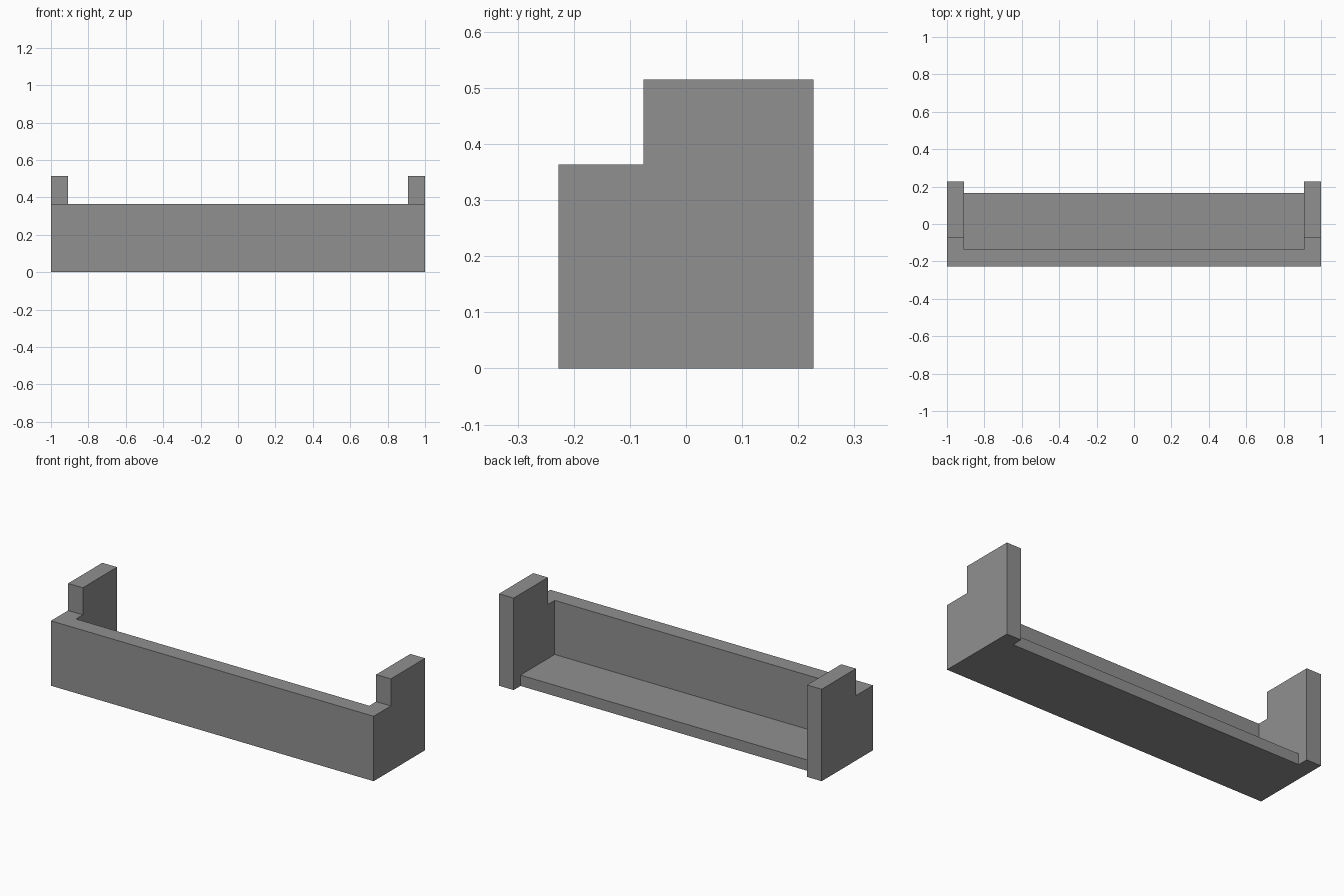
import bpy, bmesh

if "Cube" in bpy.data.objects:
    bpy.data.objects.remove(bpy.data.objects["Cube"])

U = 2 / 66                      # base module
L, D, H = 66 * U, 15 * U, 17 * U
WALL, FLOOR, STEP_H, STEP_D = 3 * U, 2 * U, 12 * U, 5 * U
Y0, Y1 = -D / 2, D / 2


def extrude_profile(name, profile, half_width):
    """Solid from a (y, z) outline swept along x."""
    bm = bmesh.new()
    face = bm.faces.new([bm.verts.new((-half_width, y, z)) for y, z in profile])
    ext = bmesh.ops.extrude_face_region(bm, geom=[face])
    verts = [g for g in ext["geom"] if isinstance(g, bmesh.types.BMVert)]
    bmesh.ops.translate(bm, verts=verts, vec=(2 * half_width, 0, 0))
    bmesh.ops.recalc_face_normals(bm, faces=bm.faces)
    mesh = bpy.data.meshes.new(name)
    bm.to_mesh(mesh)
    bm.free()
    obj = bpy.data.objects.new(name, mesh)
    bpy.context.collection.objects.link(obj)
    return obj


grey = bpy.data.materials.new("grey")
grey.diffuse_color = (0.28, 0.28, 0.28, 1)
grey.use_nodes = True
grey.node_tree.nodes["Principled BSDF"].inputs["Base Color"].default_value = grey.diffuse_color

# Tray body: stepped side outline along the whole length
tray = extrude_profile("open_tray", [
    (Y0, 0), (Y1, 0), (Y1, H), (Y0 + STEP_D, H),
    (Y0 + STEP_D, STEP_H), (Y0, STEP_H)], L / 2)
tray.data.materials.append(grey)

# Hollow between the end panels, above the floor and behind its rear edge
hollow = extrude_profile("hollow_cutter", [
    (Y0 + WALL, FLOOR), (Y1 - FLOOR, FLOOR), (Y1 - FLOOR, -0.1),
    (Y1 + 0.1, -0.1), (Y1 + 0.1, H + 0.1), (Y0 + WALL, H + 0.1)], L / 2 - WALL)
hollow.data.materials.append(grey)
hollow.hide_render = True

cut = tray.modifiers.new("hollow", 'BOOLEAN')
cut.operation = 'DIFFERENCE'
cut.solver = 'EXACT'
cut.object = hollow
bpy.context.view_layer.objects.active = tray
bpy.ops.object.modifier_apply(modifier=cut.name)
bpy.data.objects.remove(hollow)
